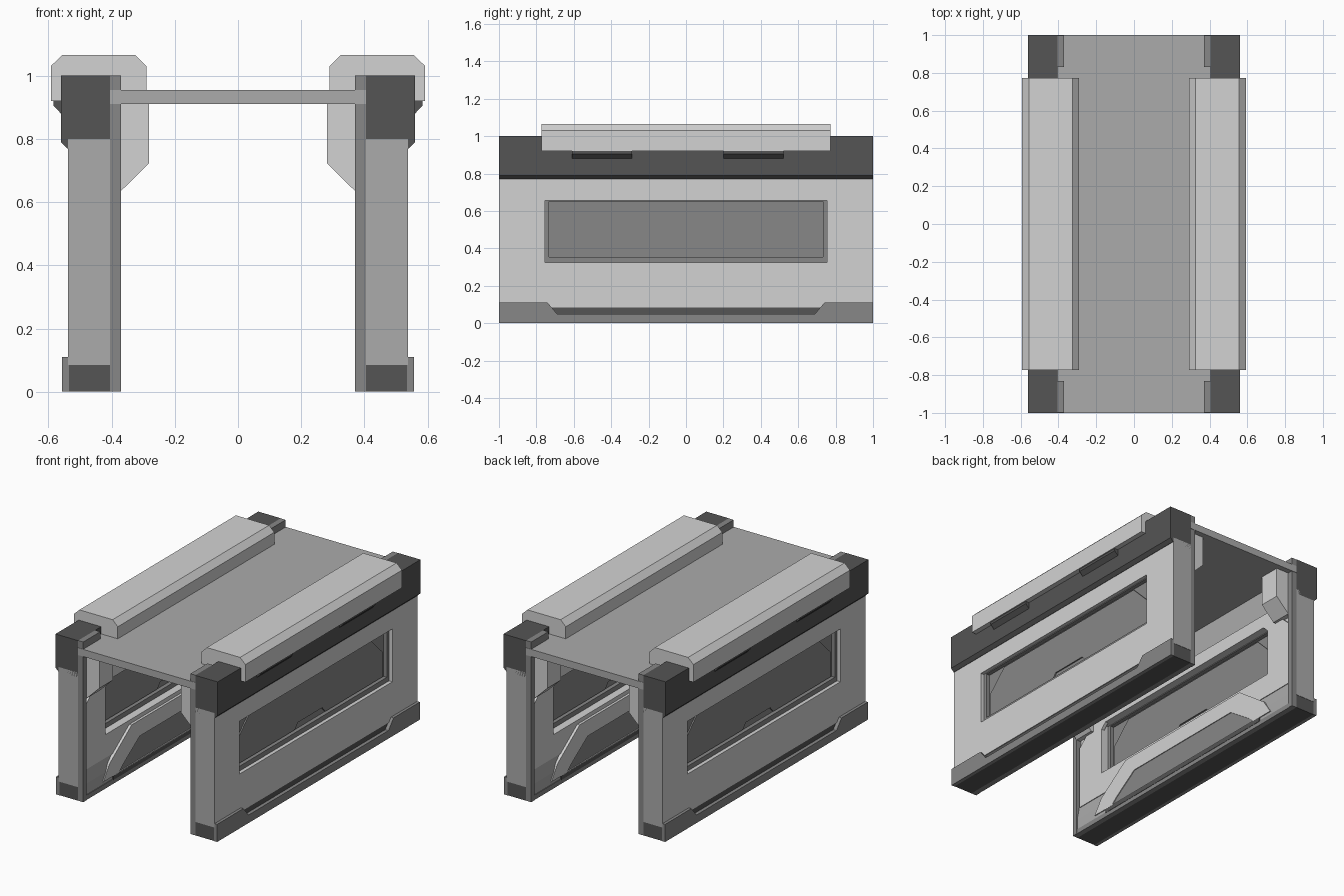
import bpy, bmesh

if "Cube" in bpy.data.objects:
    bpy.data.objects.remove(bpy.data.objects["Cube"])


def material(name, v):
    m = bpy.data.materials.new(name)
    m.diffuse_color = (v, v, v, 1)
    m.use_nodes = True
    m.node_tree.nodes["Principled BSDF"].inputs["Base Color"].default_value = m.diffuse_color
    return m


LIGHT = material("light grey", 0.65)
MID = material("medium light grey", 0.41)
GREY = material("medium grey", 0.245)
DARK = material("dark grey", 0.09)


def place(axis, a, b, t):
    # x extrusions use (y, z) profiles, y extrusions use (x, z) profiles
    return (t, a, b) if axis == "x" else (a, t, b)


def finish(name, bm, mats, mirror):
    bmesh.ops.recalc_face_normals(bm, faces=bm.faces)
    bm.normal_update()
    if len(mats) > 1:  # second colour on the end faces
        for f in bm.faces:
            f.material_index = 1 if abs(f.normal.y) > 0.9 and abs(f.calc_center_median().y) > 0.9 else 0
    me = bpy.data.meshes.new(name)
    bm.to_mesh(me)
    bm.free()
    ob = bpy.data.objects.new(name, me)
    bpy.context.collection.objects.link(ob)
    for m in mats:
        me.materials.append(m)
    if mirror:
        mod = ob.modifiers.new("other side", "MIRROR")
        mod.use_mirror_merge = False
    return ob


def prism(name, pts, axis, lo, hi, mat, mirror=True):
    bm = bmesh.new()
    rows = [[bm.verts.new(place(axis, a, b, t)) for a, b in pts] for t in (lo, hi)]
    bm.faces.new(rows[0])
    bm.faces.new(rows[1])
    n = len(pts)
    for i in range(n):
        j = (i + 1) % n
        bm.faces.new((rows[0][i], rows[0][j], rows[1][j], rows[1][i]))
    return finish(name, bm, [mat], mirror)


def ring(name, outer, inner, lo, hi, *mats):
    # plate facing x with a hole; both loops have the same number of points
    bm = bmesh.new()
    loops = [[bm.verts.new((t, a, b)) for a, b in pts]
             for pts, t in ((outer, lo), (outer, hi), (inner, hi), (inner, lo))]
    n = len(outer)
    for i in range(n):
        j = (i + 1) % n
        for k in range(4):
            p, q = loops[k], loops[(k + 1) % 4]
            bm.faces.new((p[i], p[j], q[j], q[i]))
    return finish(name, bm, list(mats), True)


def rect(a0, a1, b0, b1):
    return [(a0, b0), (a1, b0), (a1, b1), (a0, b1)]


def sym(half):
    # closed loop symmetric about zero, from its right half, bottom to top
    return half + [(-a, b) for a, b in reversed(half)]


# Side walls with a window opening
ring("side_wall", rect(-1, 1, 0.085, 0.80), rect(-0.755, 0.755, 0.325, 0.655), 0.405, 0.538, LIGHT, MID)
prism("wall_base", rect(-0.998, 0.998, 0, 0.085), "x", 0.405, 0.534, DARK)

# Windows, built alike on the outer and inner side
prism("window_pane", rect(-0.755, 0.755, 0.325, 0.655), "x", 0.46, 0.49, GREY)
shape = sym([(0.15, 0.36), (0.72, 0.36), (0.72, 0.51), (0.59, 0.64)])
shape += [(-0.12, 0.395), (0.12, 0.395)]
shape = shape[:4] + shape[4:8] + shape[8:]
for side, f0, f1, p0, p1 in (("outer", 0.49, 0.515, 0.49, 0.498),
                             ("inner", 0.435, 0.46, 0.452, 0.46)):
    ring(side + "_window_frame", rect(-0.755, 0.755, 0.325, 0.655),
         rect(-0.733, 0.733, 0.355, 0.65), f0, f1, GREY)
    prism(side + "_window_panel", shape, "x", p0, p1, GREY)

# Outer skirting with a long notch
prism("outer_skirting", sym([(1, 0), (1, 0.11), (0.74, 0.11), (0.69, 0.05)]), "x", 0.534, 0.556, GREY)

# Dark top beams with chamfered lower edge
prism("top_beam", [(0.405, 0.77), (0.54, 0.77), (0.56, 0.79), (0.56, 1.0), (0.405, 1.0)],
      "y", -1, 1, DARK)

# Chamfered roof caps and their clips
prism("roof_cap", [(0.29, 0.95), (0.29, 1.03), (0.325, 1.065), (0.555, 1.065),
                   (0.592, 1.03), (0.592, 0.92), (0.55, 0.92), (0.55, 0.95)],
      "y", -0.772, 0.772, LIGHT)
for lo, hi in ((-0.61, -0.29), (0.20, 0.52)):
    prism("cap_clip", [(0.55, 0.88), (0.56, 0.88), (0.584, 0.905), (0.584, 0.922), (0.55, 0.922)],
          "y", lo, hi, DARK)

# Ceiling
prism("ceiling", rect(-0.405, 0.405, 0.91, 0.955), "y", -1, 1, MID, mirror=False)

# Inner end posts, post heads and brackets
for s in (-1, 1):
    prism("inner_post", rect(0.37, 0.405, 0, 1.0), "y", *sorted((s * 0.965, s * 0.998)), GREY)
    prism("post_head", rect(0.37, 0.405, 0.90, 1.0), "y", *sorted((s * 0.83, s * 0.965)), GREY)
    prism("ceiling_bracket", [(0.40, 0.635), (0.37, 0.635), (0.282, 0.722), (0.282, 0.91), (0.40, 0.91)],
          "y", *sorted((s * 0.83, s * 0.965)), LIGHT)

# Inner wall lining
prism("upper_lining", rect(-0.965, 0.965, 0.66, 0.91), "x", 0.396, 0.406, MID)
ring("inner_panel", sym([(0.955, 0.18), (0.955, 0.58), (0.78, 0.74)]),
     sym([(0.755, 0.325), (0.755, 0.62), (0.72, 0.655)]), 0.386, 0.406, LIGHT)
prism("lower_slope", [(0.406, 0.03), (0.376, 0.03), (0.376, 0.10), (0.396, 0.21), (0.406, 0.21)],
      "y", -0.965, 0.965, MID)

# Raised lower guard with a grey inset
ring("lower_guard", sym([(0.80, 0.05), (0.74, 0.14), (0.52, 0.30)]),
     sym([(0.64, 0.055), (0.60, 0.09), (0.44, 0.20)]), 0.37, 0.406, LIGHT)
prism("guard_inset", sym([(0.64, 0.055), (0.60, 0.09), (0.44, 0.20)]), "x", 0.375, 0.40, GREY)
prism("guard_foot", rect(-0.70, 0.70, 0.025, 0.052), "x", 0.37, 0.406, DARK)
prism("inner_sill", rect(-0.965, 0.965, 0, 0.03), "x", 0.372, 0.406, GREY)
